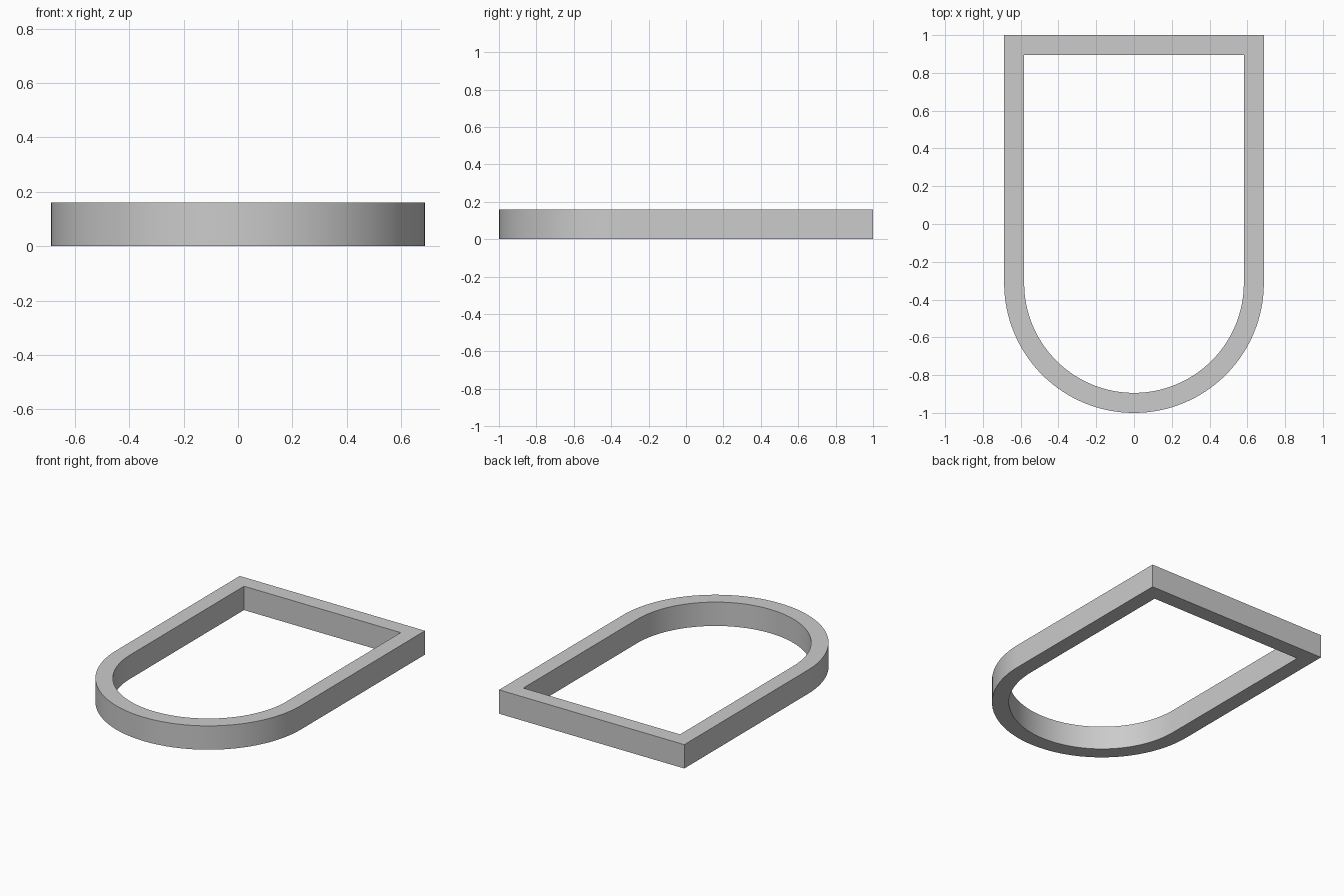
import bpy
import bmesh
from math import pi, cos, sin, radians

if "Cube" in bpy.data.objects:
    bpy.data.objects.remove(bpy.data.objects["Cube"])

R_OUT, WALL, HEIGHT = 0.6875, 0.106, 0.16
ARC_Y = -1 + R_OUT
SEGMENTS = 64


def u_outline(radius, back_y):
    """Half-round front end with a square back, counter-clockwise."""
    arc = [(radius * cos(pi + pi * i / SEGMENTS),
            ARC_Y + radius * sin(pi + pi * i / SEGMENTS))
           for i in range(SEGMENTS + 1)]
    return arc + [(radius, back_y), (-radius, back_y)]


bm = bmesh.new()


def ring(outline, z):
    return [bm.verts.new((x, y, z)) for x, y in outline]


def bridge(a, b):
    n = len(a)
    for i in range(n):
        j = (i + 1) % n
        bm.faces.new((a[i], a[j], b[j], b[i]))


# Four outlines bridged round the rectangular cross-section
outer = u_outline(R_OUT, 1.0)
inner = u_outline(R_OUT - WALL, 1.0 - WALL)
loops = [ring(outer, 0), ring(outer, HEIGHT), ring(inner, HEIGHT), ring(inner, 0)]
for k in range(4):
    bridge(loops[k], loops[(k + 1) % 4])
bmesh.ops.recalc_face_normals(bm, faces=bm.faces)

mesh = bpy.data.meshes.new("arched_frame")
bm.to_mesh(mesh)
bm.free()
frame = bpy.data.objects.new("arched_frame", mesh)
bpy.context.collection.objects.link(frame)

# Smooth curve, crisp rims and corners
bpy.context.view_layer.objects.active = frame
frame.select_set(True)
bpy.ops.object.shade_smooth_by_angle(angle=radians(30))
